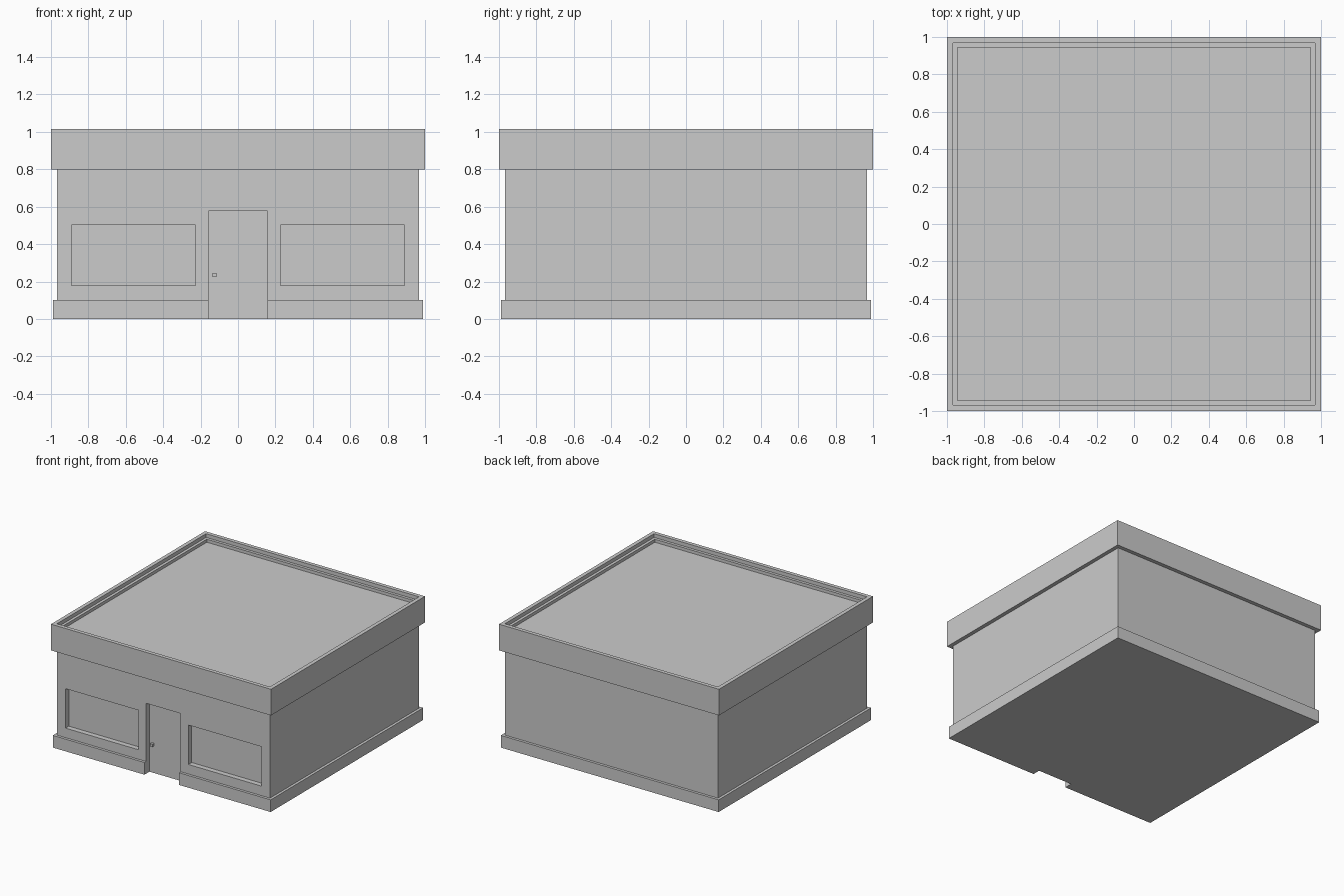
import bpy, bmesh

if "Cube" in bpy.data.objects:
    bpy.data.objects.remove(bpy.data.objects["Cube"])

WALL, FRONT = 0.968, -0.968
PANE_Y = -0.925  # recessed plane of door and windows


def prism(name, outline, z0, z1):
    """Extrude a closed xy outline from z0 to z1."""
    bm = bmesh.new()
    face = bm.faces.new([bm.verts.new((x, y, z0)) for x, y in outline])
    geom = bmesh.ops.extrude_face_region(bm, geom=[face])["geom"]
    for v in geom:
        if isinstance(v, bmesh.types.BMVert):
            v.co.z = z1
    bmesh.ops.recalc_face_normals(bm, faces=bm.faces)
    mesh = bpy.data.meshes.new(name)
    bm.to_mesh(mesh)
    bm.free()
    obj = bpy.data.objects.new(name, mesh)
    bpy.context.collection.objects.link(obj)
    return obj


def box(name, x0, x1, y0, y1, z0, z1):
    return prism(name, [(x0, y0), (x1, y0), (x1, y1), (x0, y1)], z0, z1)


def ring(name, outer, inner, z0, z1):
    """Square frame with mitred corners."""
    bm = bmesh.new()
    corners = [(-1, -1), (1, -1), (1, 1), (-1, 1)]
    section = [(outer, z0), (outer, z1), (inner, z1), (inner, z0)]
    v = [[bm.verts.new((sx * r, sy * r, z)) for r, z in section] for sx, sy in corners]
    for i in range(4):
        a, b = v[i], v[(i + 1) % 4]
        for k in range(4):
            n = (k + 1) % 4
            bm.faces.new((a[k], b[k], b[n], a[n]))
    bmesh.ops.recalc_face_normals(bm, faces=bm.faces)
    mesh = bpy.data.meshes.new(name)
    bm.to_mesh(mesh)
    bm.free()
    obj = bpy.data.objects.new(name, mesh)
    bpy.context.collection.objects.link(obj)
    return obj


def cut(target, cutter):
    """Subtract a cutter, then discard it."""
    mod = target.modifiers.new("opening", 'BOOLEAN')
    mod.operation = 'DIFFERENCE'
    mod.solver = 'EXACT'
    mod.object = cutter
    cutter.hide_render = True
    bpy.context.view_layer.objects.active = target
    bpy.ops.object.modifier_apply(modifier=mod.name)
    bpy.data.objects.remove(cutter, do_unlink=True)


# Main block, with the flat roof as its top
walls = box("walls_and_roof", -WALL, WALL, -WALL, WALL, 0, 0.96)

# Window and door recesses
for side in (-1, 1):
    x0, x1 = sorted((side * 0.227, side * 0.89))
    cut(walls, box("window_cutter", x0, x1, -1.1, PANE_Y, 0.178, 0.502))
cut(walls, box("door_cutter", -0.157, 0.157, -1.1, PANE_Y, -0.1, 0.578))

# Plinth around the base, interrupted at the door
B, D = 0.99, 0.157
prism("plinth", [(-D, -B), (-B, -B), (-B, B), (B, B), (B, -B), (D, -B),
                 (D, FRONT), (WALL, FRONT), (WALL, WALL), (-WALL, WALL),
                 (-WALL, FRONT), (-D, FRONT)], 0, 0.1)

# Roof edge: inner wall step and outer parapet band
ring("roof_step", WALL, 0.945, 0.955, 0.985)
ring("parapet", 1.0, WALL, 0.8, 1.015)

# Door handle
box("door_handle", -0.136, -0.114, PANE_Y - 0.025, PANE_Y + 0.005, 0.223, 0.245)
